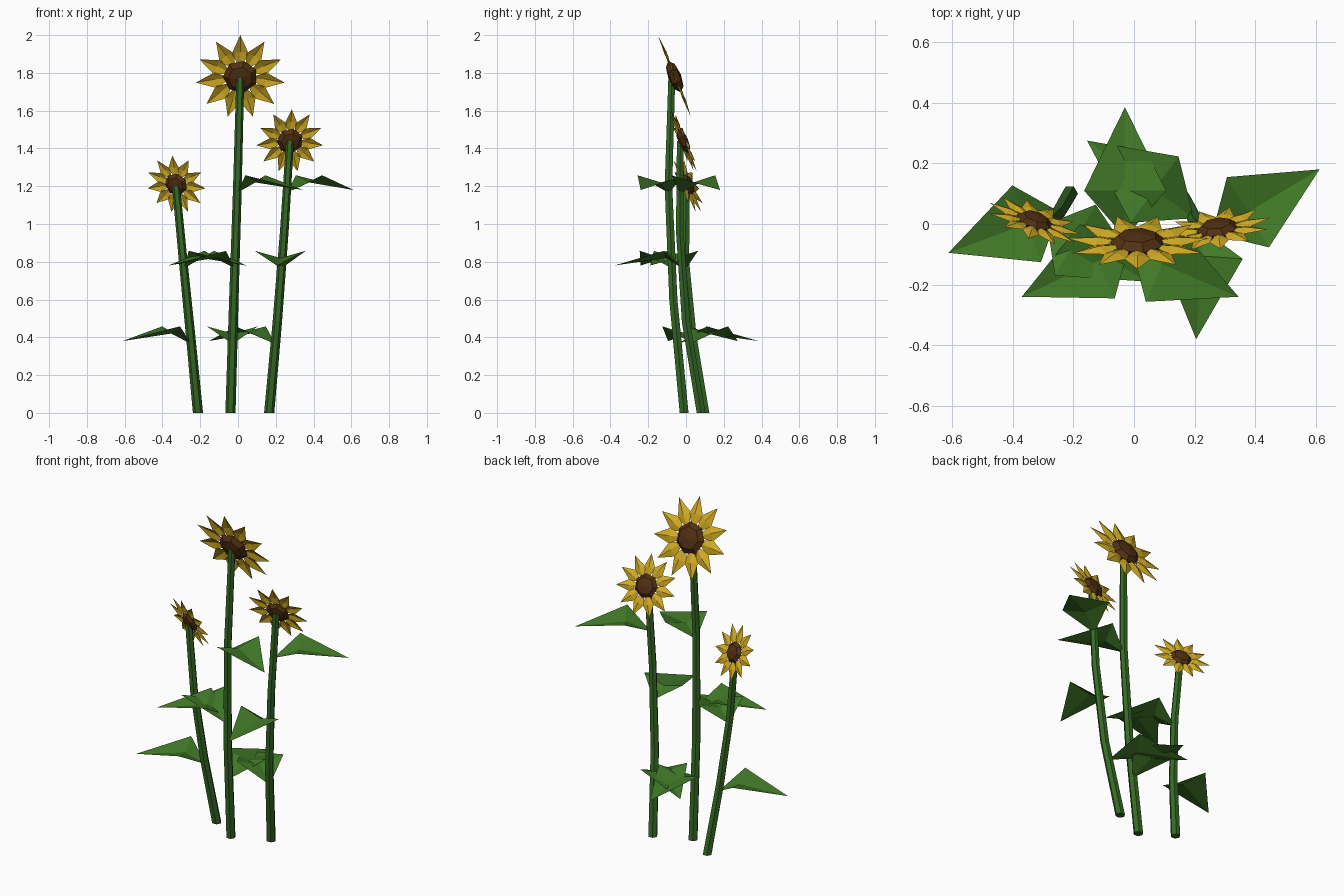
import bpy, bmesh, math
from mathutils import Vector, Matrix

if "Cube" in bpy.data.objects:
    bpy.data.objects.remove(bpy.data.objects["Cube"])


def mat(name, rgb):
    m = bpy.data.materials.new(name)
    m.diffuse_color = (*rgb, 1)
    m.use_nodes = True
    m.node_tree.nodes["Principled BSDF"].inputs["Base Color"].default_value = m.diffuse_color
    return m


STEM = mat("stem green", (0.036, 0.145, 0.018))
LEAF = mat("leaf green", (0.052, 0.19, 0.02))
PETAL = mat("petal yellow", (0.66, 0.42, 0.018))
SEED = mat("seed brown", (0.085, 0.03, 0.006))


def finish(bm, name, material):
    me = bpy.data.meshes.new(name)
    bm.to_mesh(me)
    bm.free()
    me.materials.append(material)
    ob = bpy.data.objects.new(name, me)
    bpy.context.collection.objects.link(ob)
    return ob


def stem(name, path, r0, r1, n=6):
    """Tapered low-poly tube along the path."""
    bm = bmesh.new()
    rings = []
    for i, p in enumerate(path):
        r = r0 + (r1 - r0) * i / (len(path) - 1)
        rings.append([bm.verts.new((p[0] + r * math.cos(math.tau * k / n),
                                    p[1] + r * math.sin(math.tau * k / n), p[2]))
                      for k in range(n)])
    for a, b in zip(rings, rings[1:]):
        for k in range(n):
            j = (k + 1) % n
            bm.faces.new((a[k], a[j], b[j], b[k]))
    bm.faces.new(rings[0][::-1])
    bm.faces.new(rings[-1])
    finish(bm, name, STEM)


def on_path(path, z):
    for a, b in zip(path, path[1:]):
        if a[2] <= z <= b[2]:
            return Vector(a).lerp(Vector(b), (z - a[2]) / (b[2] - a[2]))


def leaf(name, base, tip_xy):
    """Folded kite: raised corners either side of a lower midrib."""
    tip = Vector((*tip_xy, base.z + 0.015))
    d = Vector((tip.x - base.x, tip.y - base.y, 0)).normalized()
    side = Vector((-d.y, d.x, 0)) * 0.135
    mid = tip - d * 0.275
    mid.z = base.z + 0.055
    up = Vector((0, 0, 0.038))
    bm = bmesh.new()
    b, m, t, l, r = [bm.verts.new(v) for v in
                     (base, mid, tip, mid + side + up, mid - side + up)]
    for f in ((b, m, l), (m, t, l), (b, r, m), (m, r, t)):
        bm.faces.new(f)
    finish(bm, name, LEAF)


def flower(name, centre, turn, R, disk_r, n=11):
    """Ring of creased petals round a flattened seed head, facing back and up."""
    tilt = math.radians(22)
    nrm = Vector((math.sin(turn) * math.cos(tilt), math.cos(turn) * math.cos(tilt),
                  math.sin(tilt)))
    v = (Vector((0, 0, 1)) - nrm * nrm.z).normalized()
    u = v.cross(nrm)
    M = Matrix.Translation(centre) @ Matrix((u, v, nrm)).transposed().to_4x4()
    bm = bmesh.new()
    for i in range(n):
        a = math.tau * i / n
        d, s = Vector((math.sin(a), math.cos(a), 0)), Vector((math.cos(a), -math.sin(a), 0))
        h = Vector((0, 0, 0.02 * R))
        w = 0.19 * R
        pts = (d * R * 0.2, d * R * 0.58 + h * 2, d * R,
               d * R * 0.56 + s * w - h, d * R * 0.56 - s * w - h)
        b, m, t, l, r = [bm.verts.new(M @ p) for p in pts]
        for f in ((b, l, m), (m, l, t), (b, m, r), (m, t, r)):
            bm.faces.new(f)
    finish(bm, name + "_petals", PETAL)
    # seed head, one corner pointing down
    bm = bmesh.new()
    bmesh.ops.create_uvsphere(bm, u_segments=7, v_segments=4, radius=disk_r)
    bmesh.ops.transform(bm, verts=bm.verts, matrix=M @ Matrix.Diagonal((1, 1, 0.38, 1))
                        @ Matrix.Rotation(-math.pi / 2, 4, 'Z'))
    finish(bm, name + "_seed_head", SEED)


# name: stem path, flower centre, turn, petal reach, seed head radius, leaves (z, tip)
plants = {
    "tall": ([(-.04, -.01, 0), (-.022, -.067, .6), (-.003, -.093, 1.2), (.012, -.075, 1.78)],
             (.012, -.06, 1.78), 0, .237, .092,
             [(.365, (-.03, .385)), (.765, (-.37, -.24)), (1.165, (.345, -.24))]),
    "middle": ([(.165, .08, 0), (.208, 0, .48), (.245, -.033, .96), (.275, -.03, 1.44)],
               (.275, -.015, 1.44), -.15, .18, .07,
               [(.365, (-.155, .275)), (.765, (.205, -.38)), (1.165, (.612, .18))]),
    "short": ([(-.212, .1, 0), (-.25, .035, .4), (-.29, -.003, .8), (-.328, 0, 1.2)],
              (-.328, .01, 1.21), .33, .163, .062,
              [(.365, (-.612, -.095)), (.765, (.045, -.19))]),
}
for name, (path, centre, turn, R, disk, leaves) in plants.items():
    stem(name + "_stem", path, .027, .021)
    flower(name + "_flower", centre, turn, R, disk)
    for i, (z, tip) in enumerate(leaves):
        leaf(f"{name}_leaf_{i + 1}", on_path(path, z), tip)
